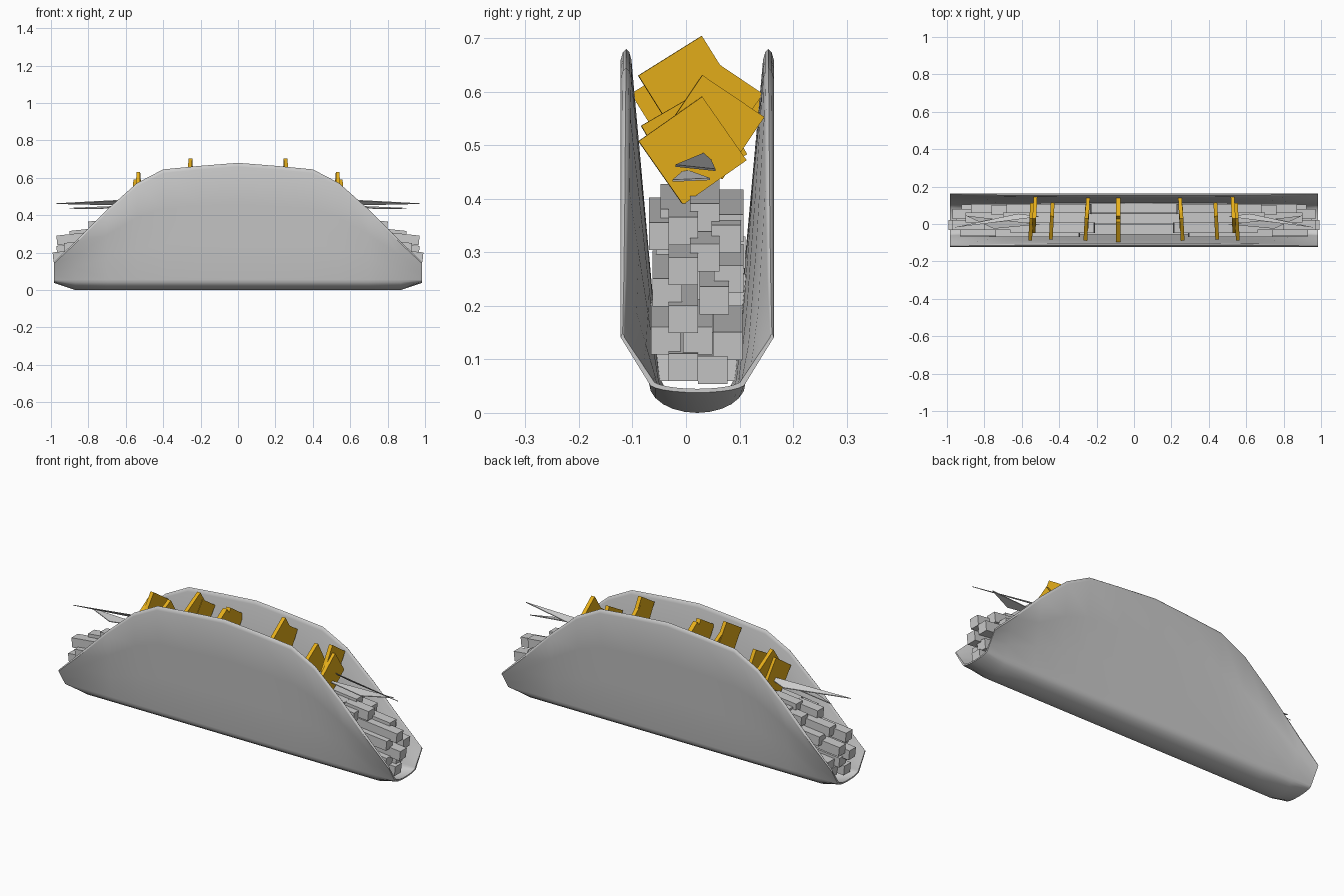
import bpy, bmesh, math
from mathutils import Matrix, Vector

cube = bpy.data.objects.get("Cube")
if cube:
    bpy.data.objects.remove(cube, do_unlink=True)


def material(name, rgb):
    m = bpy.data.materials.new(name)
    m.use_nodes = True
    m.diffuse_color = (*rgb, 1)
    m.node_tree.nodes["Principled BSDF"].inputs["Base Color"].default_value = (*rgb, 1)
    return m


grey = material("light grey", (0.6, 0.6, 0.6))
yellow = material("cheese yellow", (0.78, 0.42, 0.01))


def finish(name, bm, mat, smooth=False):
    bmesh.ops.recalc_face_normals(bm, faces=bm.faces)
    mesh = bpy.data.meshes.new(name)
    bm.to_mesh(mesh)
    bm.free()
    mesh.materials.append(mat)
    ob = bpy.data.objects.new(name, mesh)
    bpy.context.collection.objects.link(ob)
    if smooth:
        bpy.ops.object.select_all(action='DESELECT')
        ob.select_set(True)
        bpy.context.view_layer.objects.active = ob
        bpy.ops.object.shade_smooth_by_angle(angle=math.radians(35))
    return ob


def box(name, size, loc, rot, mat):
    bm = bmesh.new()
    bmesh.ops.create_cube(bm, size=1)
    turn = Matrix.Rotation(rot[2], 4, 'Z') @ Matrix.Rotation(rot[1], 4, 'Y') @ Matrix.Rotation(rot[0], 4, 'X')
    bm.transform(Matrix.Translation(loc) @ turn @ Matrix.Diagonal((*size, 1)))
    return finish(name, bm, mat)


# Folded shell: U sections swept along x, wall height follows the rim outline
MID_Y, HALF_BASE, HALF_RIM, JOIN_Z = 0.021, 0.09, 0.143, 0.055
# (x, rim height, underside height, thickness)
half = [(0, 0.68, 0, 0.02), (0.2, 0.664, 0, 0.02), (0.4, 0.645, 0, 0.02),
        (0.54, 0.572, 0, 0.018), (0.7, 0.43, 0, 0.016), (0.87, 0.26, 0, 0.012),
        (0.985, 0.148, 0.038, 0.007)]
stations = [(-x, r, b, t) for x, r, b, t in half[:0:-1]] + half


def half_section(rim, base, t, inner):
    """Points from the bottom centre up one wall."""
    off = t if inner else 0
    pts = []
    for i in range(6):
        a = math.radians(15 * i)
        pts.append(((HALF_BASE - off) * math.sin(a),
                    base + off + (JOIN_Z - base) * (1 - math.cos(a))))
    low = Vector((HALF_BASE - off, JOIN_Z + off))
    top = Vector((HALF_RIM - off, rim - t))
    return pts + [tuple(low.lerp(top, k / 3)) for k in range(4)]


bm = bmesh.new()
rings = []
for x, rim, base, t in stations:
    out = half_section(rim, base, t, False)
    inn = half_section(rim, base, t, True)
    tip = [(HALF_RIM - t * f, rim - t * d) for f, d in ((0.2, 0.3), (0.5, 0), (0.8, 0.3))]
    side = out + tip + inn[::-1]
    loop = side + [(-y, z) for y, z in side[-2:0:-1]]
    rings.append([bm.verts.new((x, MID_Y + y, z)) for y, z in loop])
for a, b in zip(rings, rings[1:]):
    for i in range(len(a)):
        j = (i + 1) % len(a)
        bm.faces.new((a[i], a[j], b[j], b[i]))
# Thin end lips, closed by strips between the outer and inner skins
n = len(rings[0])
h = n // 2
for ring in (rings[0], rings[-1]):
    for i in range(h):
        k = (h - i) % n
        m = (h - i - 1) % n
        quad = [ring[i], ring[i + 1], ring[m], ring[k]]
        if i < h // 2:
            bm.faces.new(list(dict.fromkeys(quad)))
    for i in range(h // 2):
        quad = [ring[-i % n], ring[(-i - 1) % n], ring[(h + i + 1) % n], ring[h + i]]
        bm.faces.new(list(dict.fromkeys(quad)))
finish("shell", bm, grey, True)

# Meat strips: (y, z at outer end, outer x, length), drooping outwards
strips = [(-0.005, 0.36, 0.80, 0.45), (0.075, 0.345, 0.76, 0.45), (-0.042, 0.35, 0.74, 0.45),
          (-0.005, 0.285, 0.97, 0.5), (0.053, 0.23, 0.97, 0.5), (-0.005, 0.195, 0.99, 0.5),
          (0.035, 0.31, 0.90, 0.45), (-0.035, 0.245, 0.93, 0.5), (0.08, 0.27, 0.87, 0.5),
          (-0.038, 0.155, 0.93, 0.5), (0.022, 0.155, 0.95, 0.5), (0.078, 0.145, 0.92, 0.5),
          (-0.005, 0.105, 0.96, 0.5), (0.05, 0.10, 0.92, 0.5),
          (-0.02, 0.375, 0.66, 0.45), (0.035, 0.385, 0.70, 0.45), (0.08, 0.365, 0.68, 0.45)]
droop = math.radians(6)
for s, label in ((1, "left"), (-1, "right")):
    for i, (y, z, end, length) in enumerate(strips):
        mid = (s * (end - length / 2), y, z + 0.5 * length * math.sin(droop) - 0.02)
        box(f"meat_strip_{label}_{i + 1}", (length, 0.055, 0.052), mid, (0, s * droop, 0), grey)

# Filling in the middle
for row in range(4):
    for i, y in enumerate((-0.03, 0.03, 0.085)):
        box(f"middle_strip_{row + 1}_{i + 1}", (1.0, 0.052, 0.06),
            (0, y, 0.09 + row * 0.07 + 0.012 * (i % 2)), (0, 0, 0), grey)

# Cheese slices: thin squares standing across the shell
slices = [(0.55, 0.012, 0.49, 0.145, 35), (0.532, 0.049, 0.534, 0.14, -34),
          (0.44, 0.015, 0.51, 0.145, 30), (0.255, 0.007, 0.608, 0.14, 32),
          (0.25, 0.06, 0.58, 0.12, -34)]
for s, label in ((1, "left"), (-1, "right")):
    for i, (x, y, z, size, deg) in enumerate(slices):
        box(f"cheese_slice_{label}_{i + 1}", (0.02, size, size), (s * x, y, z),
            (math.radians(deg), 0, s * math.radians(3)), yellow)
for i, (y, z, deg) in enumerate(((-0.01, 0.575, 32), (0.06, 0.57, -34))):
    box(f"cheese_slice_middle_{i + 1}", (0.025, 0.135, 0.135), (-0.085, y, z),
        (math.radians(deg), 0, 0), yellow)

# Lettuce blades: flat pointed leaves sticking out of both ends
blades = [((0.5, 0.04, 0.485), (0.62, 0.055, 0.452), (0.97, -0.02, 0.46)),
          ((0.5, -0.002, 0.452), (0.75, -0.025, 0.432), (0.90, 0.045, 0.435))]
for s, label in ((1, "left"), (-1, "right")):
    for i, tri in enumerate(blades):
        bm = bmesh.new()
        low = [bm.verts.new((s * x, y, z)) for x, y, z in tri]
        high = [bm.verts.new((s * x, y, z + 0.004)) for x, y, z in tri]
        bm.faces.new(low)
        bm.faces.new(high)
        for k in range(3):
            j = (k + 1) % 3
            bm.faces.new((low[k], low[j], high[j], high[k]))
        finish(f"lettuce_blade_{label}_{i + 1}", bm, grey)
